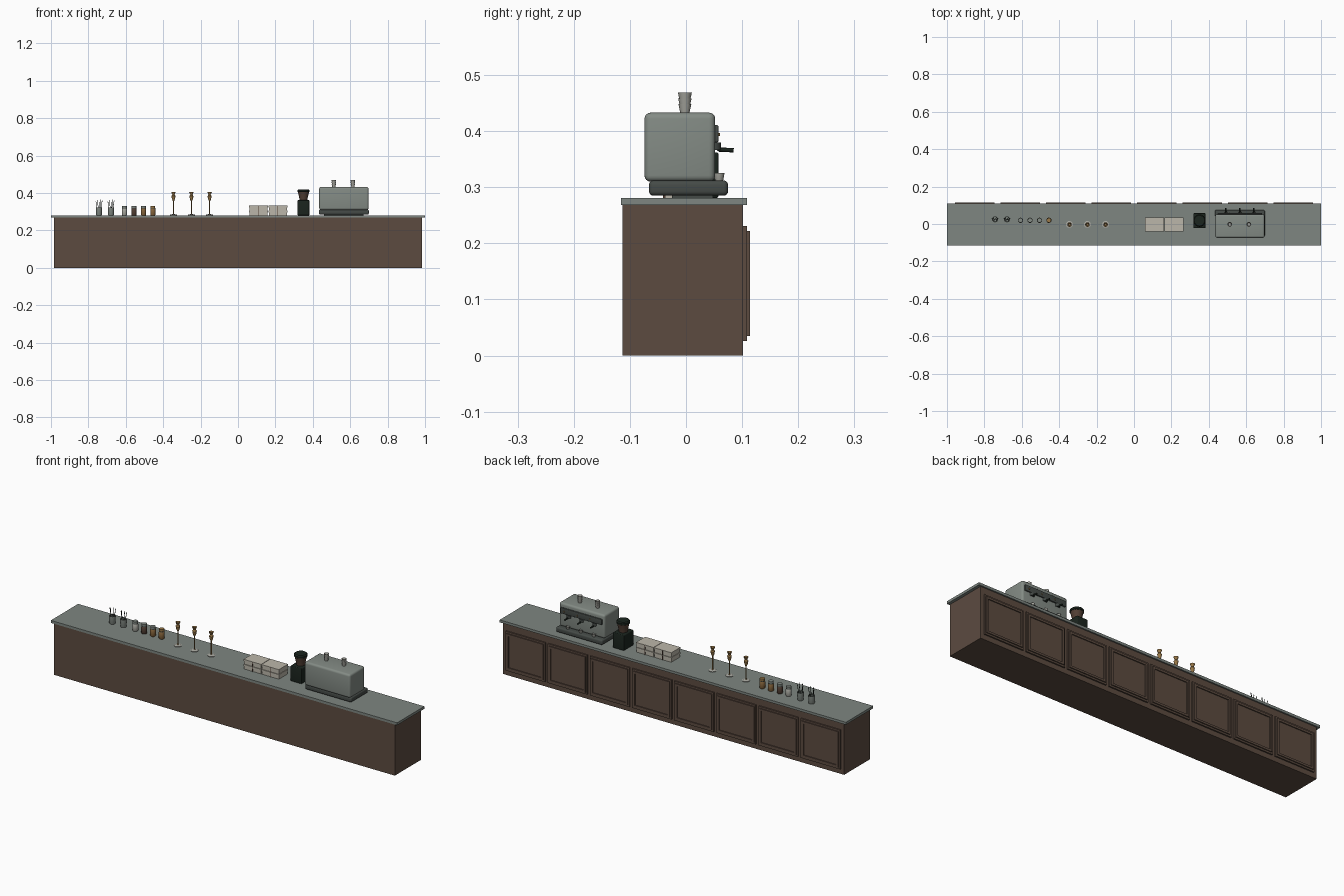
import bpy, bmesh, math
from mathutils import Vector

cube = bpy.data.objects.get("Cube")
if cube:
    bpy.data.objects.remove(cube, do_unlink=True)


def material(name, r, g, b, rough=0.6):
    m = bpy.data.materials.new(name)
    m.use_nodes = True
    m.diffuse_color = (r, g, b, 1)
    bsdf = m.node_tree.nodes["Principled BSDF"]
    bsdf.inputs["Base Color"].default_value = (r, g, b, 1)
    bsdf.inputs["Roughness"].default_value = rough
    return m


WOOD = material("brown wood", .107, .07, .051)
STONE = material("grey green stone", .21, .24, .22)
STEEL = material("grey steel", .23, .26, .235)
DARK = material("dark grey metal", .06, .07, .064)
BLACK = material("green black plastic", .011, .018, .013)
CREAM = material("cream card", .5, .47, .4)
GOLD = material("brass", .32, .19, .065)
AMBER = material("amber syrup", .24, .13, .045)
BEANS = material("coffee brown", .085, .05, .035)
CHINA = material("pale grey china", .4, .4, .36)


def finish(name, bm, mat, smooth=False):
    mesh = bpy.data.meshes.new(name)
    bmesh.ops.recalc_face_normals(bm, faces=bm.faces)
    bm.to_mesh(mesh)
    bm.free()
    mesh.materials.append(mat)
    ob = bpy.data.objects.new(name, mesh)
    bpy.context.collection.objects.link(ob)
    if smooth:
        bpy.ops.object.select_all(action='DESELECT')
        ob.select_set(True)
        bpy.context.view_layer.objects.active = ob
        bpy.ops.object.shade_smooth_by_angle(angle=math.radians(40))
    return ob


def box(name, mat, x, y, z, bevel=0):
    """Box from (low, high) ranges, with an optional rounded edge."""
    bm = bmesh.new()
    bmesh.ops.create_cube(bm, size=1)
    for v in bm.verts:
        v.co = Vector([lo + (c + .5) * (hi - lo) for c, (lo, hi) in zip(v.co, (x, y, z))])
    if bevel:
        bmesh.ops.bevel(bm, geom=bm.edges[:], offset=bevel, segments=4,
                        profile=.5, affect='EDGES')
    return finish(name, bm, mat, bool(bevel))


def lathe(name, mat, x, y, z, profile, sides=20):
    """Spin a profile of (radius, height) points round a vertical axis."""
    bm = bmesh.new()
    rings = [[bm.verts.new((x + r * math.cos(i * math.tau / sides),
                            y + r * math.sin(i * math.tau / sides), z + h))
              for i in range(sides)] for r, h in profile]
    for a, b in zip(rings, rings[1:]):
        for i in range(sides):
            j = (i + 1) % sides
            bm.faces.new((a[i], a[j], b[j], b[i]))
    bm.faces.new(rings[0])
    bm.faces.new(rings[-1])
    return finish(name, bm, mat, True)


def rod(name, mat, points, radius):
    curve = bpy.data.curves.new(name, 'CURVE')
    curve.dimensions = '3D'
    curve.bevel_depth = radius
    curve.bevel_resolution = 2
    curve.use_fill_caps = True
    spline = curve.splines.new('POLY')
    spline.points.add(len(points) - 1)
    for p, co in zip(spline.points, points):
        p.co = (*co, 1)
    curve.materials.append(mat)
    ob = bpy.data.objects.new(name, curve)
    bpy.context.collection.objects.link(ob)
    return ob


TOP = .281

# Counter carcass and worktop
box("counter_body", WOOD, (-.985, .985), (-.113, .102), (0, .269))
box("counter_top", STONE, (-1, 1), (-.116, .109), (.268, TOP))

# Panelled cupboard doors along the working side
PITCH = .2435
for i in range(8):
    cx = (i - 3.5) * PITCH
    w = .114
    box("door_slab", WOOD, (cx - w, cx + w), (.1, .109), (.026, .231))
    lo, hi, inner, t = .035, .222, w - .008, .011
    for s in (-1, 1):
        xs = sorted((cx + s * inner, cx + s * (inner - t)))
        box("door_stile", WOOD, xs, (.108, .114), (lo, hi))
    for z in (lo, hi - t):
        box("door_rail", WOOD, (cx - inner + t, cx + inner - t), (.108, .114), (z, z + t))

# Coffee machine
MX = .566
box("machine_base", DARK, (.432, .7), (-.066, .075), (.285, .312), .008)
box("machine_body", STEEL, (.434, .698), (-.074, .052), (.31, .433), .011)
box("machine_foot", DARK, (.46, .672), (-.025, .048), (TOP - .001, .287))
box("control_panel", DARK, (.447, .685), (.05, .058), (.38, .411), .003)

CUP = [(.007, 0), (.0075, .001), (.0095, .013), (.0085, .013), (.0065, .003)]
for i in (-1, 0, 1):
    x = MX + i * .075
    lathe("group_head", DARK, x, .05, .366, [(.012, 0), (.012, .014)])
    rod("filter_handle", BLACK, [(x, .05, .376), (x, .06, .367), (x, .085, .366)], .004)
    lathe("tray_cup", CHINA, x, .059, .312, CUP)
    lathe("panel_button", GOLD, x + .022, .0575, .394, [(.003, -.003), (.003, .003)], 10)

# Stacked cups on the machine
for x in (.512, .614):
    for k in range(3):
        r = .009 + .0005 * k
        lathe("stacked_cup", CHINA, x, -.002, .432 + k * .0105,
              [(r - .001, 0), (r + .0025, .016), (r + .0015, .016), (r - .002, .003)])

# Bean grinder
GX, GY = .35, .018
box("grinder_body", BLACK, (GX - .032, GX + .032), (GY - .04, GY + .04), (TOP, .362), .004)
lathe("grinder_hopper", BEANS, GX, GY, .36, [(.021, 0), (.022, .012), (.03, .046)], 24)
lathe("grinder_lid", BLACK, GX, GY, .405,
      [(.031, 0), (.033, .002), (.033, .01), (.028, .015)], 24)

# Two layers of card boxes with lids and a central tie
for i in range(2):
    for k in range(2):
        x, z = .06 + i * .103, TOP + k * .026
        box("card_box", CREAM, (x + .002, x + .099), (-.037, .033), (z, z + .018))
        box("card_lid", CREAM, (x, x + .101), (-.04, .036), (z + .016, z + .0255))
        box("card_tie", BEANS, (x + .049, x + .052), (-.0408, .0368), (z, z + .0245))

# Brass serving stands on china plates
for x in (-.345, -.249, -.152):
    lathe("stand_plate", CHINA, x, -.003, TOP, [(.018, 0), (.019, .003), (.006, .006)])
    lathe("stand_stem", GOLD, x, -.003, TOP + .004, [(.004, 0), (.0028, .01), (.0028, .075)], 12)
    lathe("stand_head", GOLD, x, -.003, TOP + .075,
          [(.003, 0), (.008, .012), (.011, .028), (.006, .034), (.007, .037),
           (.012, .049), (.010, .049), (.006, .04)])

# Jars with lids
for x, glass, lid in ((-.607, CHINA, STEEL), (-.556, BEANS, STEEL),
                      (-.505, AMBER, STEEL), (-.455, AMBER, GOLD)):
    lathe("jar", glass, x, .02, TOP, [(.012, 0), (.014, .003), (.014, .033), (.011, .039)])
    lathe("jar_lid", lid, x, .02, TOP + .038, [(.012, 0), (.0125, .002), (.0125, .013)])
    lathe("jar_collar", DARK, x, .02, TOP + .037, [(.013, 0), (.013, .003)])

# Pots of stirring sticks
for x in (-.743, -.679):
    lathe("stick_pot", STEEL, x, .025, TOP,
          [(.014, 0), (.015, .002), (.016, .041), (.014, .041), (.012, .005)])
    for dx, dy, h in ((-1, .3, .075), (-.45, -.5, .083), (.1, .5, .07),
                      (.5, -.4, .085), (1, .2, .079)):
        rod("stirrer", BLACK, [(x + dx * .005, .025 + dy * .005, TOP + .006),
                               (x + dx * .017, .025 + dy * .012, TOP + h)], .0014)
